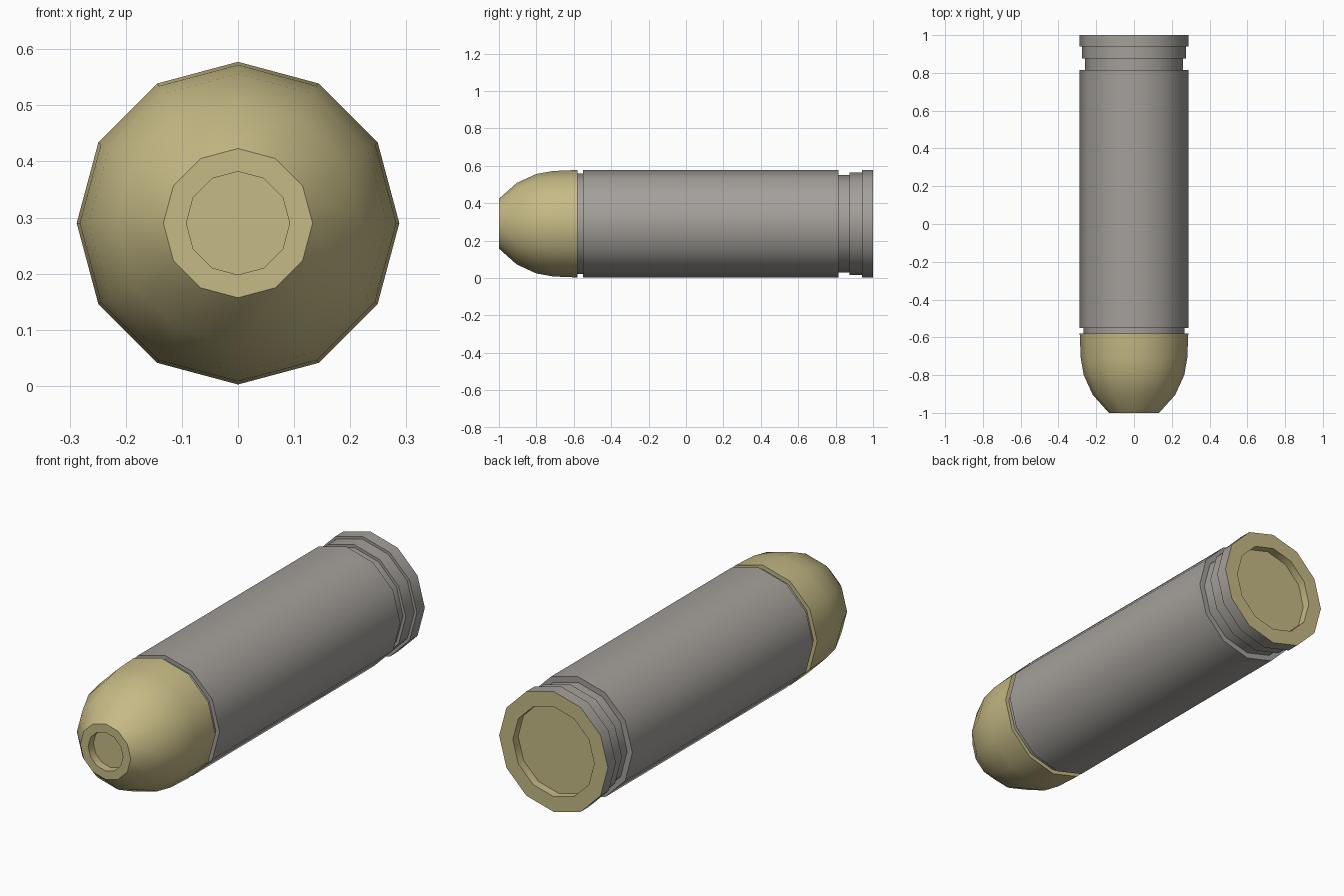
import bpy, bmesh, math

cube = bpy.data.objects.get("Cube")
if cube:
    bpy.data.objects.remove(cube, do_unlink=True)

SIDES = 12
R = 0.2875          # main radius
AXIS_Z = 0.29       # height of the long axis


def material(name, color):
    mat = bpy.data.materials.new(name)
    mat.use_nodes = True
    mat.diffuse_color = color
    mat.node_tree.nodes["Principled BSDF"].inputs["Base Color"].default_value = color
    return mat


brass = material("pale_brass", (0.56, 0.49, 0.235, 1))
steel = material("warm_grey", (0.37, 0.35, 0.325, 1))


def lathe(name, profile, mat):
    """Turn (y, radius) points around the long axis; radius 0 closes an end."""
    bm = bmesh.new()
    rings = []
    for y, r in profile:
        count = SIDES if r else 1
        rings.append([bm.verts.new((r * math.sin(math.tau * i / SIDES), y,
                                    AXIS_Z + r * math.cos(math.tau * i / SIDES)))
                      for i in range(count)])
    for a, b in zip(rings, rings[1:]):
        if len(a) == 1:
            bm.faces.new(b)
            bm.verts.remove(a[0])
        elif len(b) == 1:
            bm.faces.new(a[::-1])
            bm.verts.remove(b[0])
        else:
            for i in range(SIDES):
                j = (i + 1) % SIDES
                bm.faces.new((a[i], a[j], b[j], b[i]))
    # Profiles run front to back, so the outside lies on a known side
    mesh = bpy.data.meshes.new(name)
    bm.normal_update()
    ends = [f for f in bm.faces if len(f.verts) == SIDES]
    for f in ends:
        front = f.calc_center_median().y < 0
        if (f.normal.y < 0) != front:
            f.normal_flip()
    side = max((f for f in bm.faces if len(f.verts) == 4), key=lambda f: f.calc_area())
    c = side.calc_center_median()
    outward = side.normal.x * c.x + side.normal.z * (c.z - AXIS_Z)
    if abs(outward) < 0.01:
        outward = side.normal.y * c.y
    if outward < 0:
        bmesh.ops.reverse_faces(bm, faces=[f for f in bm.faces if len(f.verts) == 4])
    bm.to_mesh(mesh)
    bm.free()
    mesh.materials.append(mat)
    obj = bpy.data.objects.new(name, mesh)
    bpy.context.collection.objects.link(obj)
    bpy.ops.object.select_all(action='DESELECT')
    obj.select_set(True)
    bpy.context.view_layer.objects.active = obj
    bpy.ops.object.shade_smooth_by_angle(angle=math.radians(35))
    return obj


# Rounded nose with a hollow flat tip and a shoulder at its back
lathe("nose", [(-0.96, 0), (-0.96, 0.092), (-1, 0.092), (-1, 0.133),
               (-0.905, 0.218), (-0.8, 0.266), (-0.71, 0.282),
               (-0.58, R), (-0.58, 0.268)], brass)

# Long casing with a neck in front and stepped grooves behind
lathe("casing", [(-0.58, 0.268), (-0.55, 0.268), (-0.55, R), (0.815, R),
                 (0.815, 0.26), (0.875, 0.26), (0.875, 0.274),
                 (0.94, 0.274), (0.94, R), (1, R)], steel)

# Flat base with a shallow recess
lathe("base", [(1, R), (1, 0.215), (0.96, 0.215), (0.96, 0)], brass)
